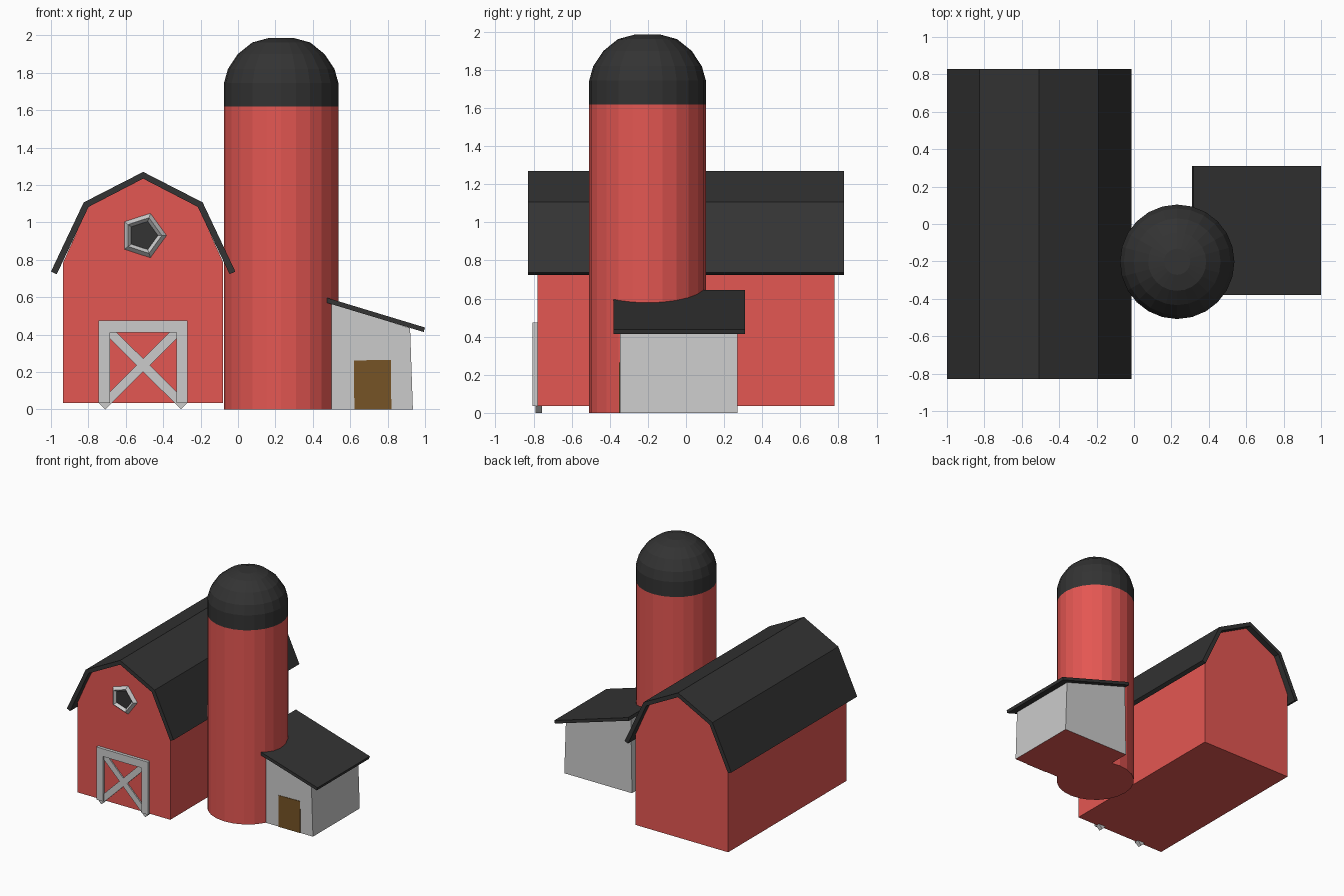
import bpy, bmesh, math

if "Cube" in bpy.data.objects:
    bpy.data.objects.remove(bpy.data.objects["Cube"])

def material(name, rgb):
    m = bpy.data.materials.new(name)
    m.diffuse_color = (*rgb, 1)
    m.use_nodes = True
    m.node_tree.nodes["Principled BSDF"].inputs["Base Color"].default_value = m.diffuse_color
    return m

RED = material("barn_red", (0.775, 0.095, 0.085))
DARK = material("roof_dark", (0.033, 0.033, 0.033))
BROWN = material("door_brown", (0.18, 0.087, 0.019))
GREY = material("shed_grey", (0.8, 0.8, 0.8))
BX = -0.507  # barn centre line

def finish(name, bm, mat):
    bmesh.ops.recalc_face_normals(bm, faces=bm.faces)
    me = bpy.data.meshes.new(name)
    bm.to_mesh(me)
    bm.free()
    ob = bpy.data.objects.new(name, me)
    bpy.context.collection.objects.link(ob)
    if mat:
        me.materials.append(mat)
    return ob

def prism(name, pts, y0, y1, mat=None):
    """Extrude an x-z profile from y0 to y1."""
    bm = bmesh.new()
    face = bm.faces.new([bm.verts.new((x, y0, z)) for x, z in pts])
    ext = bmesh.ops.extrude_face_region(bm, geom=[face])
    verts = [v for v in ext["geom"] if isinstance(v, bmesh.types.BMVert)]
    bmesh.ops.translate(bm, verts=verts, vec=(0, y1 - y0, 0))
    return finish(name, bm, mat)

def lathe(name, profile, x, y, mat, n=24):
    """Revolve (radius, z) rings, closed with flat caps."""
    bm = bmesh.new()
    rings = [[bm.verts.new((x + r * math.cos(2 * math.pi * i / n),
                            y + r * math.sin(2 * math.pi * i / n), z))
              for i in range(n)] for r, z in profile]
    for a, b in zip(rings, rings[1:]):
        for i in range(n):
            j = (i + 1) % n
            bm.faces.new((a[i], a[j], b[j], b[i]))
    bm.faces.new(rings[0])
    bm.faces.new(rings[-1])
    return finish(name, bm, mat)

def mirrored(half):
    """Left half of a profile (offsets from barn centre) plus its mirror."""
    return [(BX + x, z) for x, z in half] + [(BX - x, z) for x, z in reversed(half) if x]

def bar(name, a, b, width, y0, y1):
    """Flat bar between two x-z points."""
    dx, dz = b[0] - a[0], b[1] - a[1]
    k = width / 2 / math.hypot(dx, dz)
    px, pz = -dz * k, dx * k
    return prism(name, [(a[0] + px, a[1] + pz), (b[0] + px, b[1] + pz),
                        (b[0] - px, b[1] - pz), (a[0] - px, a[1] - pz)], y0, y1)

# barn body and gambrel roof
prism("barn_body", mirrored([(-0.428, 0.035), (-0.428, 0.785), (-0.293, 1.088), (0, 1.238)]),
      -0.78, 0.78, RED)
outer = mirrored([(-0.493, 0.737), (-0.318, 1.107), (0, 1.27)])
inner = mirrored([(-0.462, 0.723), (-0.292, 1.083), (0, 1.234)])
prism("barn_roof", outer + inner[::-1], -0.83, 0.83, DARK)

# barn door frame and cross braces
for side, s in (("left", -1), ("right", 1)):
    x = BX + s * 0.208
    bar(f"door_post_{side}", (x, 0.035), (x, 0.475), 0.06, -0.805, -0.775)
    bar(f"door_brace_{side}", (BX + s * 0.22, 0.018), (BX - s * 0.22, 0.455), 0.05, -0.79, -0.755)
bar("door_lintel", (BX - 0.238, 0.443), (BX + 0.238, 0.443), 0.064, -0.805, -0.775)

# five-sided loft window
WX = -0.507
bpy.ops.mesh.primitive_torus_add(major_segments=5, minor_segments=4, major_radius=0.1,
                                 minor_radius=0.025, location=(WX, -0.78, 0.93),
                                 rotation=(math.pi / 2, 0, 0))
bpy.context.object.name = "window_frame"
prism("window_pane", [(WX + 0.09 * math.cos(i * math.tau / 5), 0.93 + 0.09 * math.sin(i * math.tau / 5))
                      for i in range(5)], -0.784, -0.77, DARK)

# silo tower and dome
lathe("silo_tower", [(0.306, 0), (0.306, 1.62)], 0.231, -0.202, RED)
lathe("silo_dome", [(0.306, 1.62), (0.306, 1.745), (0.285, 1.82), (0.232, 1.9),
                    (0.155, 1.962), (0.07, 1.985)], 0.231, -0.202, DARK)

# lean-to shed with red underside
shed = prism("shed_body", [(0.31, 0), (0.935, 0), (0.92, 0.435), (0.32, 0.62)], -0.347, 0.27, GREY)
shed.data.materials.append(RED)
for p in shed.data.polygons:
    if p.normal.z < -0.9:
        p.material_index = 1
prism("shed_roof", [(0.31, 0.62), (0.993, 0.414), (1.0, 0.438), (0.317, 0.645)], -0.38, 0.31, DARK)
prism("shed_door", [(0.622, 0), (0.82, 0), (0.817, 0.265), (0.62, 0.262)], -0.351, -0.34, BROWN)
